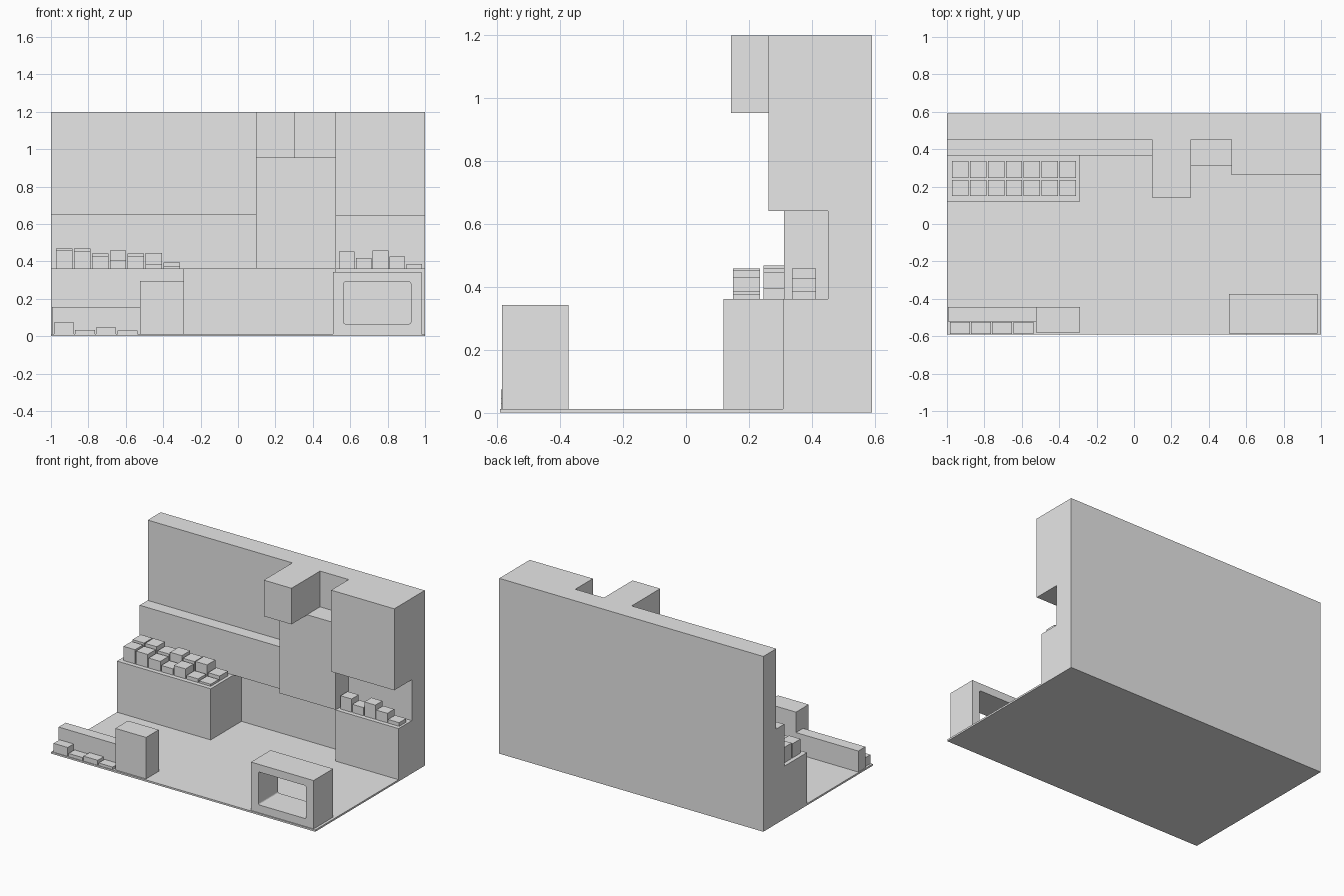
import bpy, bmesh

if "Cube" in bpy.data.objects:
    bpy.data.objects.remove(bpy.data.objects["Cube"])

grey = bpy.data.materials.new("light_grey")
grey.diffuse_color = (0.8, 0.8, 0.8, 1)
grey.use_nodes = True
grey.node_tree.nodes["Principled BSDF"].inputs["Base Color"].default_value = grey.diffuse_color


def add_object(name, bm):
    bmesh.ops.recalc_face_normals(bm, faces=bm.faces)
    mesh = bpy.data.meshes.new(name)
    bm.to_mesh(mesh)
    bm.free()
    mesh.materials.append(grey)
    ob = bpy.data.objects.new(name, mesh)
    bpy.context.collection.objects.link(ob)
    return ob


def box(name, x, y, z, round_y=0):
    """Box from (min, max) ranges, optionally rounding the edges along y."""
    bm = bmesh.new()
    bmesh.ops.create_cube(bm, size=1)
    for v in bm.verts:
        v.co = [(r[0] + r[1]) / 2 + c * (r[1] - r[0]) for c, r in zip(v.co, (x, y, z))]
    if round_y:
        edges = [e for e in bm.edges if abs(e.verts[0].co.y - e.verts[1].co.y) > 1e-4]
        bmesh.ops.bevel(bm, geom=edges, offset=round_y, segments=3, profile=0.5,
                        affect='EDGES')
    return add_object(name, bm)


def row(name, x0, pitch, width, y, base, tops):
    """Row of small boxes with individual heights."""
    for i, top in enumerate(tops):
        x = x0 + i * pitch
        box(f"{name}_{i + 1}", (x, x + width), y, (base, top))


FLOOR, COUNTER, TOP = 0.012, 0.362, 1.2
BACK, WALL = 0.592, 0.452

# Floor and back wall as one L-shaped profile
bm = bmesh.new()
profile = [(-BACK, 0), (BACK, 0), (BACK, TOP), (WALL, TOP), (WALL, FLOOR), (-BACK, FLOOR)]
face = bm.faces.new([bm.verts.new((-1, y, z)) for y, z in profile])
ext = bmesh.ops.extrude_face_region(bm, geom=[face])["geom"]
bmesh.ops.translate(bm, vec=(2, 0, 0),
                    verts=[g for g in ext if isinstance(g, bmesh.types.BMVert)])
add_object("floor_and_wall", bm)

# Fixtures along the wall
box("wall_ledge", (-1, 0.095), (0.365, WALL), (COUNTER, 0.65))
box("wall_panel", (0.095, 0.522), (0.311, WALL), (COUNTER, 0.955))
box("hanging_box", (0.095, 0.305), (0.143, WALL), (0.953, TOP))
box("upper_cabinet", (0.522, 1), (0.262, WALL), (0.642, TOP))
box("lower_cabinet", (0.522, 1), (0.309, WALL), (FLOOR, COUNTER))
box("counter", (-1, -0.29), (0.119, WALL), (FLOOR, COUNTER))

# Goods on the counter and the cabinet
row("counter_front_item", -0.972, 0.0955, 0.088, (0.149, 0.236), COUNTER,
    [0.459, 0.452, 0.43, 0.405, 0.43, 0.387, 0.376])
row("counter_back_item", -0.972, 0.0955, 0.088, (0.246, 0.336), COUNTER,
    [0.468, 0.468, 0.443, 0.458, 0.443, 0.446, 0.395])
row("cabinet_item", 0.54, 0.09, 0.084, (0.338, 0.414), COUNTER,
    [0.453, 0.418, 0.459, 0.427, 0.387])

# Front left stand
box("low_shelf", (-0.995, -0.523), (-0.52, -0.443), (FLOOR, 0.156))
box("stand_block", (-0.523, -0.29), (-0.58, -0.443), (FLOOR, 0.296))
row("floor_item", -0.985, 0.1135, 0.107, (-0.588, -0.524), FLOOR,
    [0.073, 0.034, 0.046, 0.03])

# Front right display frame with a rounded opening through it
frame = box("display_frame", (0.508, 0.982), (-0.585, -0.373), (FLOOR, 0.343))
cutter = box("opening_cutter", (0.565, 0.924), (-0.7, -0.3), (0.066, 0.291), round_y=0.01)
cutter.hide_render = True
cutter.hide_set(True)
cut = frame.modifiers.new("opening", 'BOOLEAN')
cut.operation = 'DIFFERENCE'
cut.solver = 'EXACT'
cut.object = cutter
